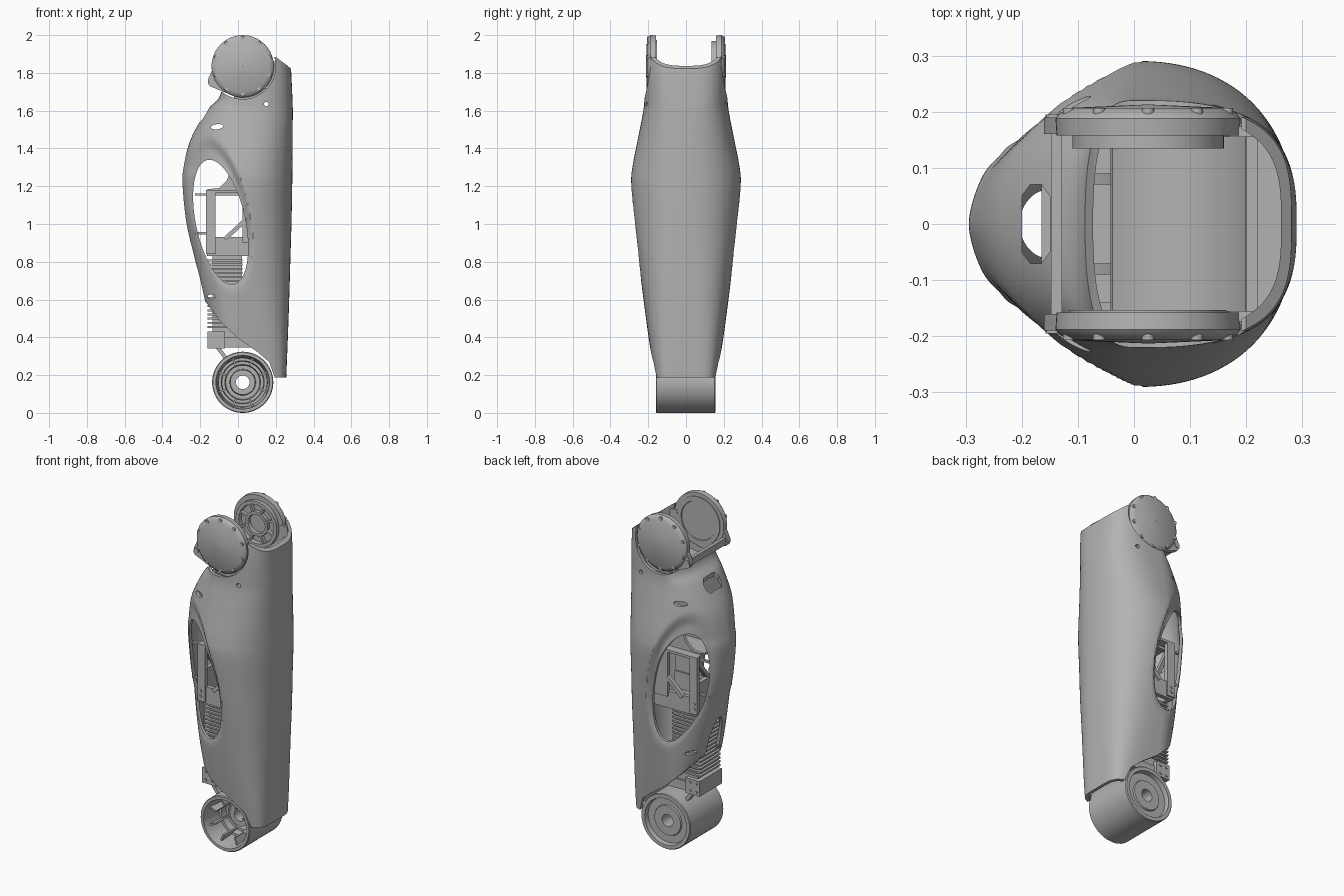
import bpy, bmesh, math
from mathutils import Vector

if "Cube" in bpy.data.objects:
    bpy.data.objects.remove(bpy.data.objects["Cube"])
grey = bpy.data.materials.new("satin_grey")
grey.use_nodes = True
grey.diffuse_color = (0.45, 0.45, 0.45, 1)
grey.node_tree.nodes["Principled BSDF"].inputs["Base Color"].default_value = grey.diffuse_color
parts = []

def finish(name, bm):
    bmesh.ops.recalc_face_normals(bm, faces=bm.faces)
    mesh = bpy.data.meshes.new(name)
    bm.to_mesh(mesh)
    bm.free()
    mesh.materials.append(grey)
    ob = bpy.data.objects.new(name, mesh)
    bpy.context.collection.objects.link(ob)
    parts.append(ob)
    return ob

def prism(name, pts, y0, y1, turn=(0, 0, 0)):
    """Outline in x, z pushed along y, then turned."""
    bm = bmesh.new()
    face = bm.faces.new([bm.verts.new((x, y0, z)) for x, z in pts])
    out = bmesh.ops.extrude_face_region(bm, geom=[face])["geom"]
    bmesh.ops.translate(bm, vec=(0, y1 - y0, 0), verts=[v for v in out if isinstance(v, bmesh.types.BMVert)])
    ob = finish(name, bm)
    ob.rotation_euler = turn
    return ob

def box(name, x, y, z):
    return prism(name, [(x[0], z[0]), (x[1], z[0]), (x[1], z[1]), (x[0], z[1])], *y)

def oval(cx, cz, rx, rz, lean=0, n=64):
    ring = [math.tau * i / n for i in range(n)]
    return [(cx + rx * math.cos(a) - lean * rz * math.sin(a), cz + rz * math.sin(a)) for a in ring]

def bolt(name, x, z, r, y0, y1):
    prism(name, oval(x, z, r, r, 0, 14), y0, y1)

def beam(name, a, b, width, y0, y1, turn=(0, 0, 0)):
    """Flat bar from a to b in the x, z plane."""
    a, b = Vector(a), Vector(b)
    d = (b - a).normalized() * width / 2
    n = Vector((-d.y, d.x))
    prism(name, [a + n, b + n, b - n, a - n], y0, y1, turn)

def skin(bm, loops):
    """Quads between neighbouring closed loops, last joined to first."""
    for p, q in zip(loops, loops[1:] + loops[:1]):
        for i in range(len(p)):
            j = (i + 1) % len(p)
            bm.faces.new((p[i], p[j], q[j], q[i]))

def lathe(name, profile, cx, cz, n=64):
    """Closed profile of (radius, y) turned about a y axis."""
    bm = bmesh.new()
    turns = [math.tau * i / n for i in range(n)]
    skin(bm, [[bm.verts.new((cx + r * math.cos(a), y, cz + r * math.sin(a))) for r, y in profile] for a in turns])
    return finish(name, bm)

def spokes(name, cx, cz, r0, r1, width, y0, y1, count=8):
    for i in range(count):
        a = math.tau * (i + 0.5) / count
        d, c = Vector((math.cos(a), math.sin(a))), Vector((cx, cz))
        beam(f"{name}_{i}", c + d * r0, c + d * r1, width, y0, y1)

def carve(ob, cutters):
    for c in cutters:
        c.hide_render = True
        mod = ob.modifiers.new("cut", "BOOLEAN")
        mod.operation, mod.solver, mod.object = "DIFFERENCE", "EXACT", c
    bpy.context.view_layer.update()
    result = bpy.data.meshes.new_from_object(ob.evaluated_get(bpy.context.evaluated_depsgraph_get()))
    ob.modifiers.clear()
    ob.data = result
    for c in cutters:
        parts.remove(c)
        bpy.data.objects.remove(c)

# Shell stations: height, back reach, front reach, half width, front squareness
STATIONS = [
    (.15, .08, .254, .16, 5), (.4, .13, .264, .198, 3.6), (.6, .18, .271, .225, 3),
    (.8, .225, .277, .25, 2.7), (1, .272, .283, .274, 2.4), (1.2, .293, .287, .29, 2.3),
    (1.3, .288, .288, .284, 2.3), (1.45, .25, .289, .255, 2.5), (1.6, .165, .29, .226, 2.8),
    (1.67, .1, .288, .22, 3), (1.78, .07, .283, .217, 3.2), (1.92, .05, .276, .213, 3.2)]

def stations(steps=8):
    """Catmull-Rom blend of the stations."""
    last = len(STATIONS) - 1
    for i in range(last):
        p = [Vector(STATIONS[min(max(i + k, 0), last)]) for k in (-1, 0, 1, 2)]
        for t in [s / steps for s in range(steps)]:
            yield (p[1] * 2 + (p[2] - p[0]) * t + (p[0] * 2 - p[1] * 5 + p[2] * 4 - p[3]) * t * t
                   + (p[1] * 3 - p[0] - p[2] * 3 + p[3]) * t ** 3) / 2
    yield Vector(STATIONS[last])

LEAN = .18

def shell_ring(bm, station, inset, n=180):
    z, back, front, half, square = station
    ring = []
    round_back = 1.65 + max(abs(z - 1.1) - .2, 0) * 2
    for a in [math.tau * i / n for i in range(n)]:
        c, s = math.cos(a), math.sin(a)
        e = 2 / (square if c > 0 else round_back)
        x = math.copysign(abs(c) ** e, c) * ((front if c > 0 else back) - inset)
        y = math.copysign(abs(s) ** e, s) * (half - inset)
        # dished border around the side opening
        d = math.hypot((x + .097 + LEAN * (z - 1.06)) / .158, (z - 1.06) / .4)
        y *= 1 - .11 * min(max((1 - d) / .16, 0), 1)
        ring.append(bm.verts.new((x, y, z)))
    return ring

bm = bmesh.new()
rows = list(stations())
skin(bm, [shell_ring(bm, r, 0) for r in rows] + [shell_ring(bm, r, .018) for r in reversed(rows)])
shell = finish("shell", bm)
TOP, LOW = (.025, 1.835), (.025, .162)
QUARTER = math.pi / 2
carve(shell, [
    prism("opening_cut", oval(-.092, 1.01, .133, .33, LEAN), -1, 1),
    prism("joint_cut", oval(*TOP, .174, .174), -1, 1),
    prism("crown_cut", [(-.3, 2.1), (-.3, 1.9), (.2, 1.885), (.285, 1.82), (.4, 1.74), (.4, 2.1)], -1, 1),
    prism("hem_cut", [(-.5, 0), (-.5, .63), (-.18, .6), (-.1, .49), (0, .395), (.1, .325), (.165, .27),
                      (.195, .187), (.5, .187), (.5, 0)], -1, 1),
    prism("rear_arch_cut", oval(0, .6, .06, .19), .08, .5, (0, 0, QUARTER)),
    prism("rear_slot_cut", [(-.2, -.05), (-.185, -.07), (-.165, -.07), (-.15, -.05), (-.15, .05), (-.165, .07),
                            (-.185, .07), (-.2, .05)], 1.42, 1.72, (QUARTER, 0, 0)),
    prism("vent_cut", oval(-.11, 1.515, .032, .014, -.6, 24), -1, 1),
    prism("lower_hole_cut", oval(-.14, .615, .02, .012, 0, 24), -1, 1),
    prism("upper_hole_cut", oval(.15, 1.635, .012, .012, 0, 24), -1, 1)])

# Upper joint: two capped cheeks with a clamp tab, tied by bars
cx, cz = TOP
for side, s in (("left", 1), ("right", -1)):
    lathe(f"{side}_cheek_cap", [(.001, s * .158), (.163, s * .158), (.165, s * .188), (.158, s * .197),
                                (.14, s * .207), (.001, s * .213)], cx, cz)
    prism(f"{side}_cheek_tab", [(-.16, 1.745), (-.15, 1.73), (-.03, 1.68), (.05, 1.7), (.05, 1.8),
                                (-.13, 1.83), (-.157, 1.77)], s * .16, s * .19)
    prism(f"{side}_cheek_base", [(-.02, 1.65), (.218, 1.65), (.218, 1.86), (.17, 1.86), (.15, 1.72),
                                 (.02, 1.68), (-.02, 1.68)], s * .155, s * .175)
    bolt(f"{side}_tab_bolt", -.142, 1.757, .016, s * .188, s * .195)
    for i in range(10):
        a = math.tau * i / 10 + QUARTER
        bolt(f"{side}_cap_bolt_{i}", cx + .148 * math.cos(a), cz + .148 * math.sin(a), .011, s * .19, s * .207)
lathe("left_bearing_ring", [(.135, .16), (.135, .135), (.115, .135), (.112, .16)], cx, cz)
lathe("left_bearing_hub", [(.072, .16), (.072, .137), (.056, .137), (.054, .16)], cx, cz)
spokes("left_bearing_spoke", cx, cz, .06, .125, .012, .138, .16)
lathe("right_bearing_ring", [(.14, -.16), (.14, -.153), (.115, -.153), (.112, -.16)], cx, cz)
box("rear_tie_bar", (-.148, -.128), (-.16, .16), (1.735, 1.775))
box("front_tie_bar", (.2, .22), (-.16, .16), (1.65, 1.8))
prism("front_shelf", [(.2, -.17), (.225, -.165), (.268, -.1), (.268, .1), (.225, .165), (.2, .17)],
      1.78, 1.79, (QUARTER, 0, 0))

# Curved floor under the joint
angles = [math.radians(-110 + 90 * i / 16) for i in range(17)]
arc = [(cx + r * math.cos(a), cz + r * math.sin(a))
       for r, sweep in ((.195, angles), (.185, angles[::-1])) for a in sweep]
prism("joint_floor", arc, -.158, .158)

# Lower joint drum, with a deep stepped bore on the right
cx, cz = LOW
lathe("ankle_drum", [(.158, -.16), (.162, -.155), (.162, .152), (.158, .157), (.137, .157), (.133, .13),
                     (.09, .13), (.086, .138), (.036, .138), (.036, .05), (.09, .05), (.094, .01),
                     (.11, .01), (.114, -.03), (.128, -.03), (.132, -.08), (.142, -.16)], cx, cz)
lathe("ankle_hub", [(.036, .06), (.036, -.02), (.066, -.02), (.07, .06)], cx, cz)
spokes("ankle_rib", cx, cz, .094, .14, .01, -.12, .02)

# Drive unit: core, cooling fins, lower clamp
box("drive_core", (-.135, .02), (-.08, .08), (.36, .83))
for i in range(17):
    z = .45 + i * .022
    box(f"cooling_fin_{i}", (-.162, .025), (-.095, .095), (z, z + .01))
box("lower_clamp", (-.162, -.07), (-.105, .105), (.34, .43))
box("lower_clamp_front", (-.07, .08), (-.09, .09), (.345, .4))

# Frame around the drive, seen through the side openings
for s in (-1, 1):
    beam("clamp_strut", (-.11, .35), (-.05, .27), .02, s * .06, s * .095)
    for x, z in ((-.14, .36), (-.14, .41), (-.1, .36), (-.1, .41)):
        bolt("clamp_bolt", x, z, .008, s * .104, s * .11)
    y = (s * .115, s * .14)
    box("frame_foot", (-.165, .15), (s * .105, s * .13), (.83, .93))
    box("frame_post", (-.17, -.12), y, (.84, 1.18))
    box("frame_front_post", (.025, .15), y, (.9, 1.18))
    beam("frame_brace", (-.07, .92), (.05, 1.03), .022, *y)
    beam("rear_brace", (s * .125, 1.16), (s * .01, 1.02), .022, .135, .16, (0, 0, QUARTER))
    prism("frame_top", [(-.17, 1.15), (.15, 1.15), (.15, 1.3), (-.03, 1.3), (-.06, 1.23), (-.1, 1.19),
                        (-.16, 1.185)], s * .07, s * .09)
    for z in (.87, .9):
        bolt("frame_bolt", -.15, z, .01, s * .139, s * .145)
    for z in (.945, 1.15):
        box("rear_mount_pin", (-.228, -.16), (s * .09, s * .105), (z, z + .012))
box("frame_deck", (-.165, .15), (-.14, .14), (1.165, 1.18))
box("frame_rear_foot", (-.165, -.14), (-.13, .13), (.83, 1.02))

# Smooth shading with crisp edges
bpy.ops.object.select_all(action="DESELECT")
for ob in parts:
    ob.select_set(True)
bpy.context.view_layer.objects.active = shell
bpy.ops.object.shade_smooth_by_angle(angle=math.radians(32))
